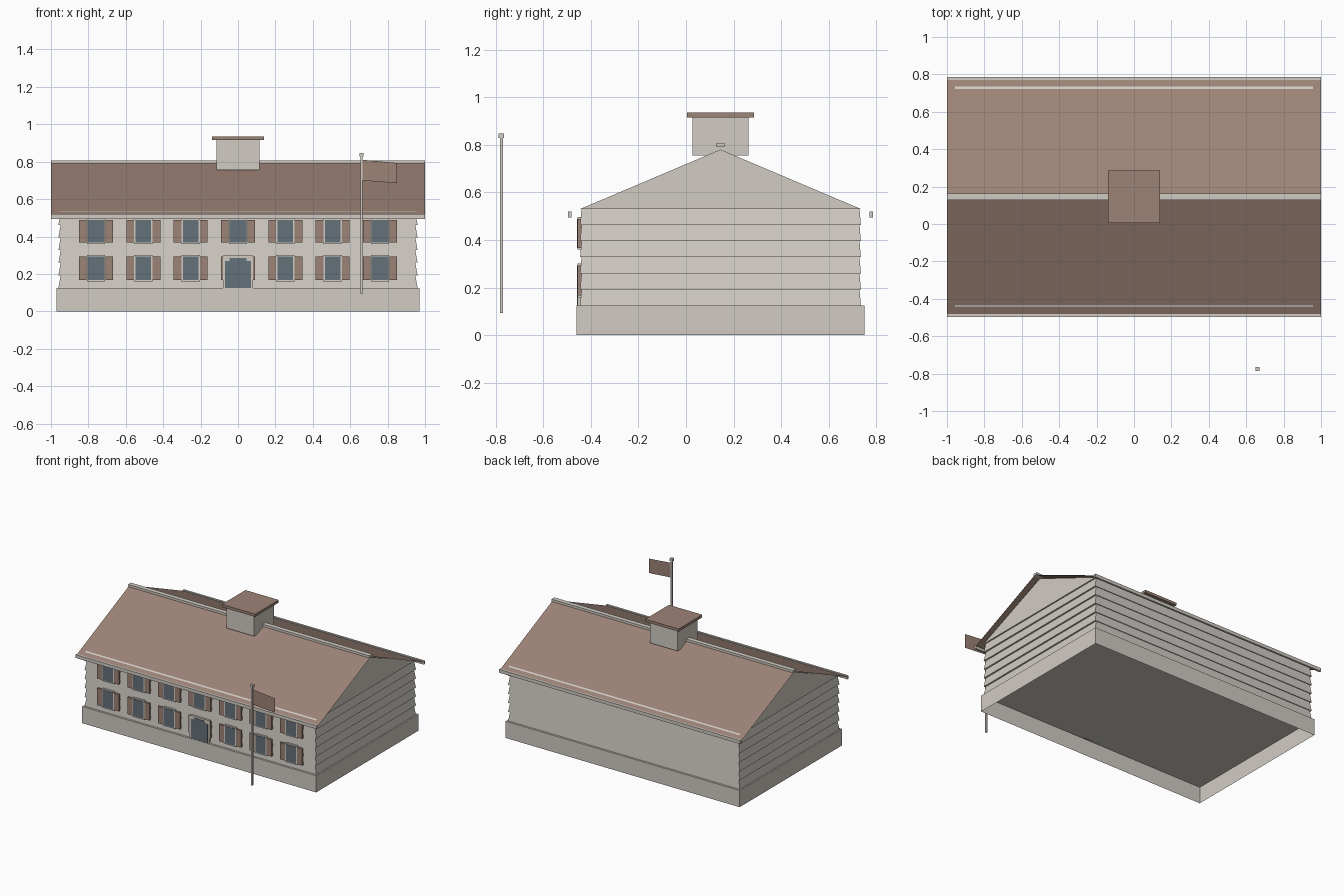
import bpy, bmesh

if "Cube" in bpy.data.objects:
    bpy.data.objects.remove(bpy.data.objects["Cube"])


def material(name, rgb):
    m = bpy.data.materials.new(name)
    m.diffuse_color = (*rgb, 1)
    m.use_nodes = True
    m.node_tree.nodes["Principled BSDF"].inputs["Base Color"].default_value = m.diffuse_color
    return m


CREAM = material("cream", (0.64, 0.60, 0.55))
BROWN = material("brown", (0.335, 0.228, 0.182))
SLATE = material("slate", (0.13, 0.165, 0.195))

YC = 0.145        # ridge line of the house
WALL = -0.445     # front wall plane


def mesh(name, verts, faces, mat):
    me = bpy.data.meshes.new(name)
    me.from_pydata(verts, [], faces)
    me.materials.append(mat)
    ob = bpy.data.objects.new(name, me)
    bpy.context.collection.objects.link(ob)
    bm = bmesh.new()
    bm.from_mesh(me)
    bmesh.ops.recalc_face_normals(bm, faces=bm.faces)
    bm.to_mesh(me)
    bm.free()
    return ob


BOX = [(0, 1, 2, 3), (4, 5, 6, 7), (0, 1, 5, 4), (1, 2, 6, 5), (2, 3, 7, 6), (3, 0, 4, 7)]


def box(name, x, y, z, mat, inset=(0, 0), open_bottom=False):
    """Box from (min, max) ranges; inset pulls the top edges inward."""
    i, j = inset
    verts = [(x[0], y[0], z[0]), (x[1], y[0], z[0]), (x[1], y[1], z[0]), (x[0], y[1], z[0]),
             (x[0] + i, y[0] + j, z[1]), (x[1] - i, y[0] + j, z[1]),
             (x[1] - i, y[1] - j, z[1]), (x[0] + i, y[1] - j, z[1])]
    return mesh(name, verts, BOX[1:] if open_bottom else BOX, mat)


# Foundation, hollow underneath
box("foundation", (-0.97, 0.97), (-0.46, 0.75), (0, 0.125), CREAM, open_bottom=True)

# Lapped siding boards
BOARDS = 6
H = (0.53 - 0.125) / BOARDS
for k in range(BOARDS):
    z = 0.125 + k * H
    box("siding_board", (-0.96, 0.96), (WALL, 0.735), (z, z + H), CREAM, inset=(0.012, 0.006))

# Gable attic
prof = [(WALL, 0.53), (0.735, 0.53), (YC, 0.78)]
mesh("gable_attic", [(x, y, z) for x in (-0.958, 0.958) for y, z in prof],
     [(0, 1, 2), (3, 4, 5), (0, 1, 4, 3), (1, 2, 5, 4), (2, 0, 3, 5)], CREAM)

# Thin roof sheets, eave trim on both sides, and ridge cap
for s in (-1, 1):
    ye = YC + s * 0.63
    mesh("roof_slope", [(-1, YC, 0.795), (1, YC, 0.795), (1, ye, 0.5117), (-1, ye, 0.5117)],
         [(0, 1, 2, 3) if s < 0 else (3, 2, 1, 0)], BROWN)
    y = sorted((YC + s * 0.626, YC + s * 0.641))
    box("eave_trim", (-1, 1), y, (0.495, 0.52), CREAM)
box("ridge_cap", (-1, 1), (YC - 0.017, YC + 0.017), (0.79, 0.807), CREAM)

# Cupola
box("cupola", (-0.115, 0.115), (YC - 0.118, YC + 0.118), (0.755, 0.917), CREAM)
box("cupola_roof", (-0.138, 0.138), (YC - 0.14, YC + 0.14), (0.915, 0.935), BROWN)


def window(cx, z0, z1):
    box("window_frame", (cx - 0.049, cx + 0.049), (WALL - 0.01, WALL + 0.01),
        (z0 - 0.008, z1 + 0.008), CREAM)
    box("window_glass", (cx - 0.042, cx + 0.042), (WALL - 0.013, WALL), (z0, z1), SLATE)
    for s in (-1, 1):
        x = sorted((cx + s * 0.05, cx + s * 0.091))
        box("shutter", x, (WALL - 0.012, WALL + 0.01), (z0, z1), BROWN)


# Two rows of windows
for i in range(-3, 4):
    window(i * 0.253, 0.367, 0.488)
    if i:
        window(i * 0.253, 0.167, 0.293)

# Entrance with stepped head
box("door_surround", (-0.081, 0.081), (WALL - 0.011, WALL + 0.01), (0.125, 0.298), CREAM)
box("door", (-0.07, 0.07), (WALL - 0.014, WALL), (0.125, 0.268), SLATE)
box("door_head", (-0.046, 0.046), (WALL - 0.014, WALL), (0.268, 0.286), SLATE)
for s in (-1, 1):
    box("door_shutter", sorted((s * 0.081, s * 0.091)), (WALL - 0.011, WALL + 0.01),
        (0.167, 0.293), BROWN)

# Flagpole, finial and flag
PX, PY = 0.66, -0.776
box("flagpole", (PX - 0.006, PX + 0.006), (PY - 0.006, PY + 0.006), (0.092, 0.83), CREAM)
box("finial", (PX - 0.011, PX + 0.011), (PY - 0.011, PY + 0.011), (0.828, 0.847), CREAM)
mesh("flag", [(PX + 0.006, PY, 0.70), (0.85, PY, 0.685), (0.85, PY, 0.793), (PX + 0.006, PY, 0.81)],
     [(0, 1, 2, 3)], BROWN)
